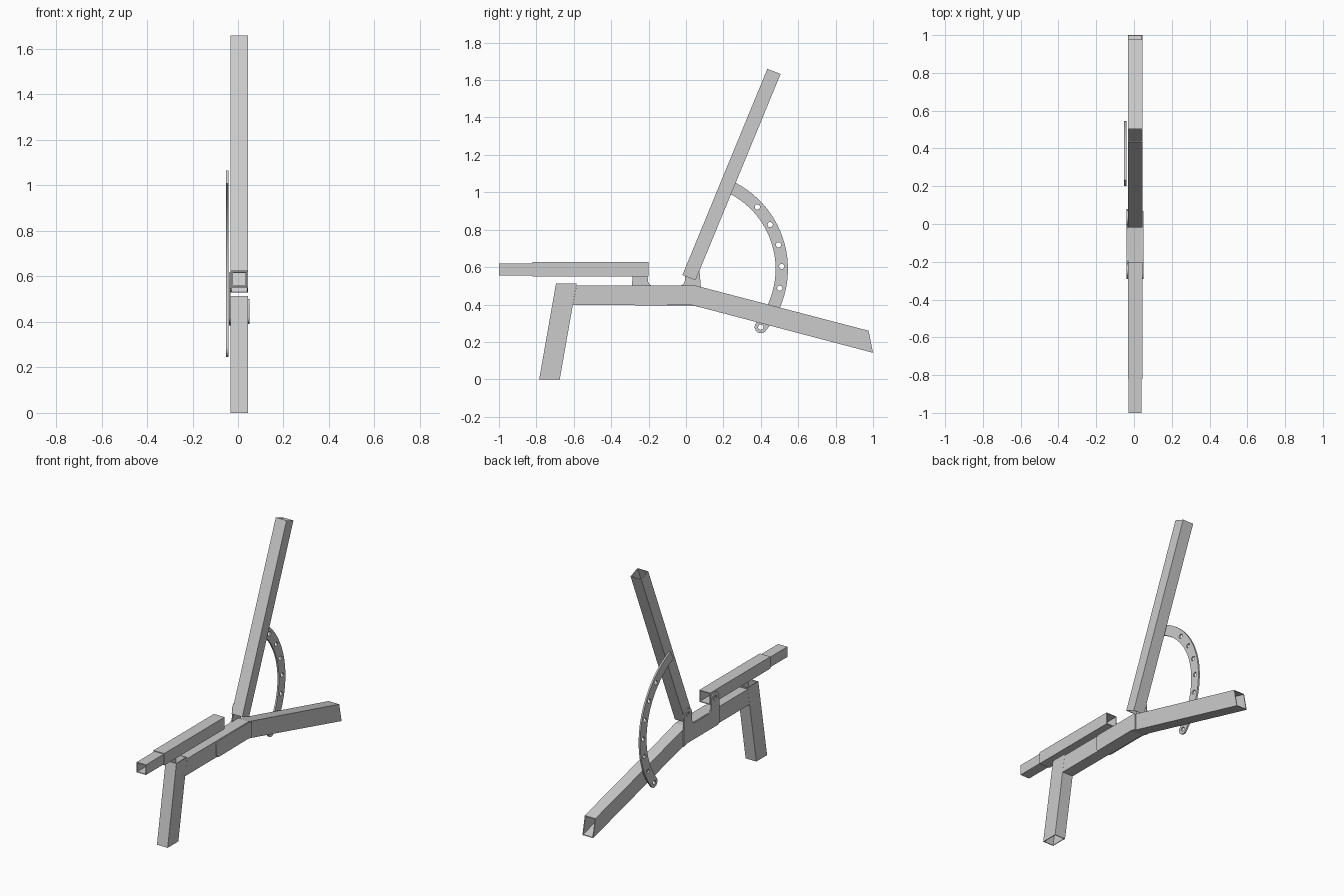
import bpy
from math import sin, cos, radians
from mathutils import Matrix

if "Cube" in bpy.data.objects:
    bpy.data.objects.remove(bpy.data.objects["Cube"])

X0, X1 = -0.033, 0.044      # side faces of the square tubes


def finish(name, mesh):
    ob = bpy.data.objects.new(name, mesh)
    bpy.context.collection.objects.link(ob)
    return ob


def tube(name, stations, x0=X0, x1=X1, wall=0.005):
    """Open hollow tube; each station is ((y, z) upper, (y, z) lower)."""
    verts, faces = [], []
    for (ya, za), (yb, zb) in stations:
        length = ((ya - yb) ** 2 + (za - zb) ** 2) ** 0.5
        for w in (0, wall):
            t = w / length
            a = (ya + (yb - ya) * t, za + (zb - za) * t)
            b = (yb + (ya - yb) * t, zb + (za - zb) * t)
            verts += [(x0 + w, *a), (x1 - w, *a), (x1 - w, *b), (x0 + w, *b)]
    last = 8 * (len(stations) - 1)
    for j in range(4):
        k = (j + 1) % 4
        for s in range(0, last, 8):
            faces.append((s + j, s + k, s + 8 + k, s + 8 + j))
            faces.append((s + 4 + k, s + 4 + j, s + 12 + j, s + 12 + k))
        faces.append((j, j + 4, k + 4, k))
        faces.append((last + j, last + k, last + k + 4, last + j + 4))
    mesh = bpy.data.meshes.new(name)
    mesh.from_pydata(verts, [], faces)
    import bmesh
    bm = bmesh.new()
    bm.from_mesh(mesh)
    bmesh.ops.recalc_face_normals(bm, faces=bm.faces)
    bm.to_mesh(mesh)
    bm.free()
    return finish(name, mesh)


def arc(cy, cz, r, a0, a1, n):
    return [(cy + r * cos(radians(a0 + (a1 - a0) * i / n)),
             cz + r * sin(radians(a0 + (a1 - a0) * i / n))) for i in range(n + 1)]


def hole(cy, cz, r):
    return arc(cy, cz, r, 0, 360, 24)[:-1]


def plate(name, loops, x0, x1):
    """Flat plate in the y-z plane, first loop is the outline, others are holes."""
    cu = bpy.data.curves.new(name, 'CURVE')
    cu.dimensions = '2D'
    cu.fill_mode = 'BOTH'
    cu.extrude = (x1 - x0) / 2
    for pts in loops:
        sp = cu.splines.new('POLY')
        sp.points.add(len(pts) - 1)
        for p, (y, z) in zip(sp.points, pts):
            p.co = (y, z, 0, 1)
        sp.use_cyclic_u = True
    tmp = finish(name + "_curve", cu)
    dg = bpy.context.evaluated_depsgraph_get()
    mesh = bpy.data.meshes.new_from_object(tmp.evaluated_get(dg))
    bpy.data.objects.remove(tmp)
    mesh.transform(Matrix(((0, 0, 1, (x0 + x1) / 2), (1, 0, 0, 0), (0, 1, 0, 0), (0, 0, 0, 1))))
    mesh.name = name
    ob = finish(name, mesh)
    bpy.ops.object.select_all(action='DESELECT')
    ob.select_set(True)
    bpy.context.view_layer.objects.active = ob
    bpy.ops.object.shade_smooth_by_angle()
    return ob


# Frame tubes
tube("front_leg", [((-0.695, 0.513), (-0.585, 0.513)), ((-0.785, 0), (-0.675, 0))])
tube("main_beam", [((-0.586, 0.503), (-0.605, 0.397)),
                   ((0.045, 0.503), (0.032, 0.397)),
                   ((0.976, 0.26), (1.0, 0.142))])

# Seat rail with its telescoping inner tube
tube("seat_rail", [((-0.82, 0.626), (-0.82, 0.549)), ((-0.2, 0.626), (-0.2, 0.549))])
tube("seat_rail_insert", [((-1.0, 0.62), (-1.0, 0.554)), ((-0.6, 0.62), (-0.6, 0.554))],
     X0 + 0.005, X1 - 0.005)

# Backrest post
tube("backrest_post", [((-0.019, 0.558), (0.051, 0.53)), ((0.435, 1.66), (0.506, 1.633))])

# Pivot plate with two ears, on the left of the beam
ears = ([(-0.29, 0.5), (-0.29, 0.42)] + arc(-0.265, 0.42, 0.025, 180, 270, 6)
        + [(0.032, 0.395), (0.08, 0.385), (0.08, 0.49)]
        + arc(0.034, 0.58, 0.038, 0, 180, 16)
        + arc(-0.036, 0.53, 0.03, 0, -90, 6)
        + arc(-0.174, 0.53, 0.03, -90, -180, 6)
        + arc(-0.244, 0.58, 0.038, 0, 180, 16))
plate("pivot_plate", [ears, hole(0.034, 0.58, 0.014), hole(-0.244, 0.58, 0.014)],
      X0 - 0.007, X0)

# Plain reinforcing plate on the right of the beam
side = (arc(-0.265, 0.42, 0.025, 180, 270, 6)
        + [(0.032, 0.397), (0.07, 0.39), (0.07, 0.493), (0.045, 0.501)]
        + arc(-0.265, 0.476, 0.025, 90, 180, 6))
plate("reinforcing_plate", [side], X1, X1 + 0.006)

# Curved adjusting bar with a row of pin holes and a rounded lower end
CY, CZ, R, W = 0.026, 0.59, 0.486, 0.033
low = radians(-39.7)
bar = (arc(CY, CZ, R + W, -39.7, 66.5, 40) + arc(CY, CZ, R - W, 67.3, -39.7, 40)
       + arc(CY + R * cos(low), CZ + R * sin(low), W, 140.3, 320.3, 16)[1:-1])
pins = [arc(CY, CZ, R, 43 - 13.8 * i, 0, 1)[0] for i in range(7)]
plate("adjusting_bar", [bar] + [hole(y, z, 0.014) for y, z in pins], -0.052, -0.041)
